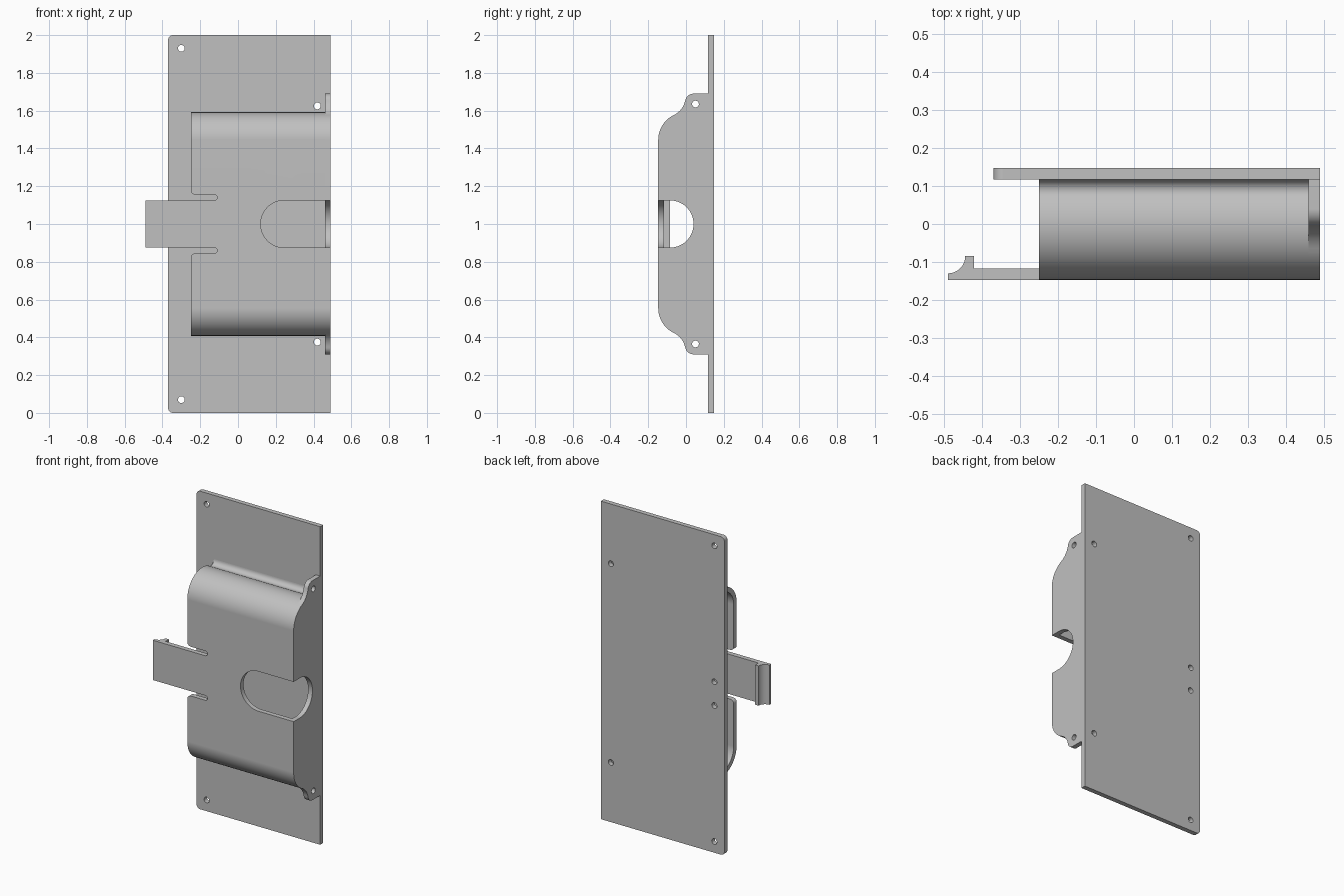
import bpy, bmesh, math

if "Cube" in bpy.data.objects:
    bpy.data.objects.remove(bpy.data.objects["Cube"], do_unlink=True)

GREY = (0.53, 0.53, 0.53, 1)
grey = bpy.data.materials.new("plain grey")
grey.use_nodes = True
grey.diffuse_color = GREY
grey.node_tree.nodes["Principled BSDF"].inputs["Base Color"].default_value = GREY

FRONT, BACK, WALL = -0.147, 0.147, 0.03
PLATE = BACK - WALL          # front face of the back plate
RIGHT = 0.49
OPEN = -0.25                 # open end of the cover
DOME_Z = 1.445               # centre height of the upper cover bend
CUT = 0.125                  # half height of the tongue and thumb cut-out


def arc(cu, cv, r, start, end, n=16):
    angles = [math.radians(start + (end - start) * i / n) for i in range(n + 1)]
    return [(cu + r * math.cos(a), cv + r * math.sin(a)) for a in angles]


def circle(cu, cv, r=0.018):
    return arc(cu, cv, r, 0, 360, 24)[:-1]


def mirrored(points):
    """Flip a list of points about the mid height."""
    return [(u, 2 - v) for u, v in reversed(points)]


def prism(name, outline, axis, lo, hi):
    """Extrude a 2D outline along an axis."""
    place = {"x": lambda u, v, w: (w, u, v),
             "y": lambda u, v, w: (u, w, v),
             "z": lambda u, v, w: (u, v, w)}[axis]
    bm = bmesh.new()
    rings = [[bm.verts.new(place(u, v, w)) for u, v in outline] for w in (lo, hi)]
    for ring in rings:
        bm.faces.new(ring)
    for i in range(len(outline)):
        bm.faces.new((rings[0][i - 1], rings[0][i], rings[1][i], rings[1][i - 1]))
    bmesh.ops.recalc_face_normals(bm, faces=bm.faces)
    mesh = bpy.data.meshes.new(name)
    bm.to_mesh(mesh)
    bm.free()
    mesh.materials.append(grey)
    obj = bpy.data.objects.new(name, mesh)
    bpy.context.collection.objects.link(obj)
    return obj


def select(obj):
    bpy.ops.object.select_all(action="DESELECT")
    obj.select_set(True)
    bpy.context.view_layer.objects.active = obj


def cut(obj, outlines, axis, lo, hi):
    for outline in outlines:
        cutter = prism("cutter", outline, axis, lo, hi)
        cutter.hide_render = True
        select(obj)
        mod = obj.modifiers.new("cut", "BOOLEAN")
        mod.operation, mod.solver, mod.object = "DIFFERENCE", "EXACT", cutter
        bpy.ops.object.modifier_apply(modifier=mod.name)
        bpy.data.objects.remove(cutter, do_unlink=True)


def finish(obj):
    select(obj)
    bpy.ops.object.shade_smooth_by_angle(angle=math.radians(30))
    obj.modifiers.new("even shading", "WEIGHTED_NORMAL").keep_sharp = True


# Back plate: two rounded corners and six screw holes
corner = arc(-0.345, 1.975, 0.025, 90, 180, 8)
plate = prism("back_plate", [(RIGHT, 2)] + corner + mirrored(corner) + [(RIGHT, 0)],
              "y", PLATE, BACK)
holes = [(-0.3, 1.93), (-0.3, 1.075), (0.42, 1.625)]
cut(plate, [circle(x, z) for x, h in holes for z in (h, 2 - h)], "y", 0, 0.3)
finish(plate)

# Cover: bent sheet with fillets where it meets the back plate
outer = arc(0.087, 1.599, WALL, 0, -119.5, 12) + arc(0, DOME_Z, -FRONT, 60.5, 180, 24)
inner = arc(0, DOME_Z, PLATE, 180, 0, 28)
cover = prism("cover", outer + mirrored(outer) + mirrored(inner) + inner,
              "x", OPEN, RIGHT - WALL)

# Relief slots beside the tongue, and the thumb window
top = 1 + CUT + WALL
slot = ([(-0.3, 1 + CUT)] + arc(-0.125, top - WALL / 2, WALL / 2, -90, 90, 10)
        + arc(OPEN + 0.025, top + 0.025, 0.025, -90, -180, 8) + [(-0.3, top + 0.025)])
window = arc(0.245, 1, CUT, 90, 270, 32) + [(0.6, 1 - CUT), (0.6, 1 + CUT)]
cut(cover, [slot, mirrored(slot), window], "y", -0.2, -0.05)
finish(cover)

# End wall: ogee outline with ears, screw holes and a rounded notch
ogee = ([(PLATE, 1.69)] + arc(0.04, 1.645, 0.045, 90, 168.5, 12)
        + arc(-0.112, 1.676, 0.11, -11.5, -64.1, 12)[1:]
        + arc(0, DOME_Z, -FRONT, 115.9, 180, 14)[1:])
wall = prism("end_wall", ogee + mirrored(ogee), "x", RIGHT - WALL, RIGHT)
notch = [(-0.2, 1 - CUT)] + arc(-0.085, 1, CUT, -90, 90, 32) + [(-0.2, 1 + CUT)]
cut(wall, [notch, circle(0.05, 1.635), circle(0.05, 0.365)], "x", 0.4, 0.6)
finish(wall)

# Latch tongue with a hooked tip
hook = ([(OPEN, FRONT), (-0.49, FRONT)] + arc(-0.49, -0.085, 0.045, -90, 0, 14)
        + [(-0.422, -0.085), (-0.422, -PLATE), (OPEN, -PLATE)])
finish(prism("latch_tongue", hook, "z", 1 - CUT, 1 + CUT))
